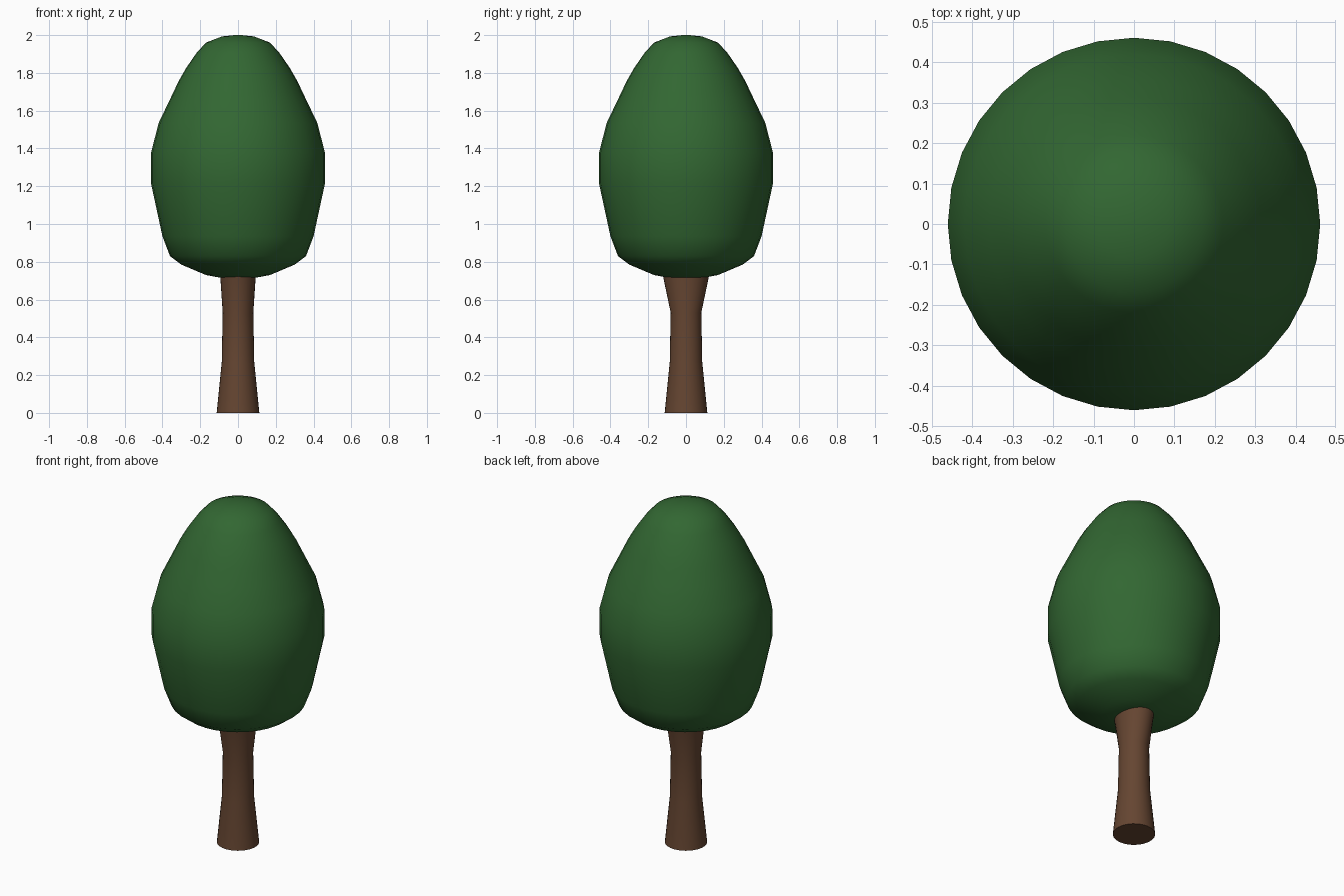
import bpy
import bmesh
from math import cos, sin, pi, radians

if "Cube" in bpy.data.objects:
    bpy.data.objects.remove(bpy.data.objects["Cube"], do_unlink=True)

SIDES = 32


def make_material(name, color):
    mat = bpy.data.materials.new(name)
    mat.use_nodes = True
    mat.diffuse_color = color
    bsdf = mat.node_tree.nodes["Principled BSDF"]
    bsdf.inputs["Base Color"].default_value = color
    bsdf.inputs["Roughness"].default_value = 0.9
    return mat


def loft(name, rings, mat, sharp_angle):
    """Skin a stack of elliptical rings (x radius, y radius, height), capped at both ends."""
    bm = bmesh.new()
    loops = []
    for rx, ry, z in rings:
        angles = [2 * pi * i / SIDES for i in range(SIDES)]
        loops.append([bm.verts.new((rx * cos(a), ry * sin(a), z)) for a in angles])
    for low, high in zip(loops, loops[1:]):
        for i in range(SIDES):
            j = (i + 1) % SIDES
            bm.faces.new((low[i], low[j], high[j], high[i]))
    bm.faces.new(loops[0][::-1])
    bm.faces.new(loops[-1])
    mesh = bpy.data.meshes.new(name)
    bm.to_mesh(mesh)
    bm.free()
    mesh.materials.append(mat)
    obj = bpy.data.objects.new(name, mesh)
    bpy.context.collection.objects.link(obj)
    bpy.ops.object.select_all(action="DESELECT")
    obj.select_set(True)
    bpy.context.view_layer.objects.active = obj
    bpy.ops.object.shade_smooth_by_angle(angle=radians(sharp_angle))
    return obj


leaf_green = make_material("leaf green", (0.032, 0.135, 0.032, 1))
bark_brown = make_material("bark brown", (0.13, 0.06, 0.031, 1))

# Trunk: flared foot, slim waist, top spreading front to back inside the crown
loft("trunk", [
    (0.113, 0.113, 0), (0.086, 0.086, 0.27), (0.081, 0.081, 0.53), (0.095, 0.125, 0.74),
], bark_brown, 50)

# Crown: round egg-shaped foliage with a small domed tip
crown_profile = [
    (0.09, 0.715), (0.17, 0.73), (0.30, 0.785), (0.36, 0.83), (0.40, 0.935),
    (0.461, 1.217), (0.461, 1.375), (0.42, 1.535), (0.36, 1.66), (0.315, 1.755),
    (0.275, 1.825), (0.22, 1.905), (0.17, 1.96), (0.085, 1.993), (0.02, 2.0),
]
loft("crown", [(r, r, z) for r, z in crown_profile], leaf_green, 80)
